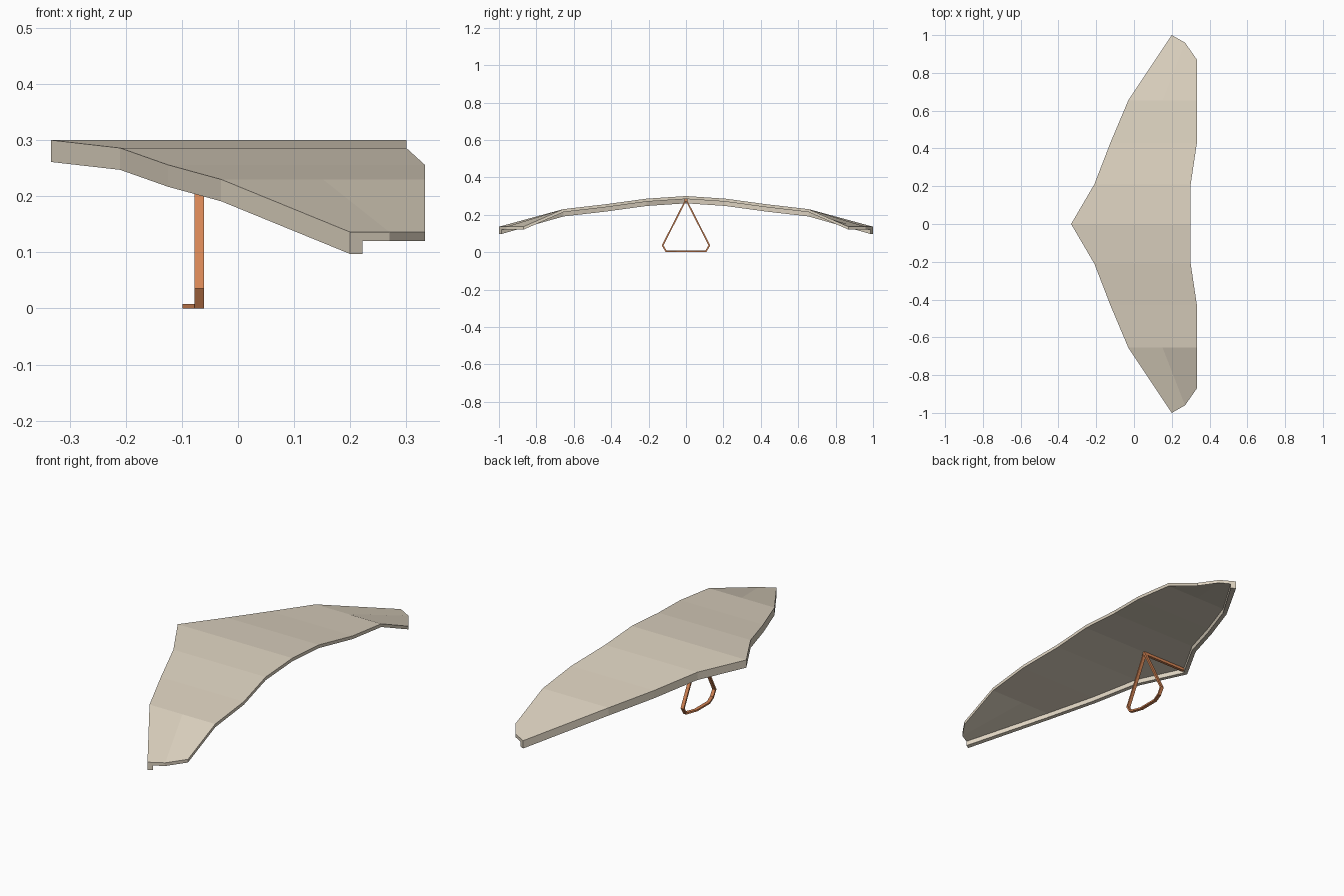
import bpy, bmesh
from mathutils import Vector

if "Cube" in bpy.data.objects:
    bpy.data.objects.remove(bpy.data.objects["Cube"])


def material(name, rgb):
    m = bpy.data.materials.new(name)
    m.diffuse_color = (*rgb, 1)
    m.use_nodes = True
    m.node_tree.nodes["Principled BSDF"].inputs["Base Color"].default_value = m.diffuse_color
    return m


def make(name, sections, quads_closed, caps, mat):
    """Bridge equal point loops into one mesh, optionally as a closed ring."""
    bm = bmesh.new()
    rings = [[bm.verts.new(p) for p in s] for s in sections]
    n = len(rings[0])
    pairs = list(zip(rings, rings[1:]))
    if quads_closed:
        pairs.append((rings[-1], rings[0]))
    for a, b in pairs:
        for i in range(n):
            j = (i + 1) % n
            bm.faces.new((a[i], a[j], b[j], b[i]))
    for ring in ([] if quads_closed else [rings[0], rings[-1]]):
        for c in caps:
            bm.faces.new([ring[i] for i in c])
    bmesh.ops.recalc_face_normals(bm, faces=bm.faces)
    me = bpy.data.meshes.new(name)
    bm.to_mesh(me)
    bm.free()
    me.materials.append(mat)
    ob = bpy.data.objects.new(name, me)
    bpy.context.collection.objects.link(ob)
    return ob


cream = material("cream_fabric", (0.72, 0.645, 0.525))
copper = material("copper_tube", (0.67, 0.235, 0.09))

# Sail: cross-sections of (x, y) at leading edge, inner lip, middle, trailing edge
THICK, LIP, LIP_W = 0.016, 0.039, 0.022


def section(lead, inner, mid, trail, z):
    top = [(*p, z) for p in (lead, mid, trail)]
    under = [(*p, z - THICK) for p in (trail, mid, inner)]
    lip = [(*p, z - LIP) for p in (inner, lead)]
    return top + under + lip


half = []
for y, x0, x1, z in ((0, -0.333, 0.30, 0.30), (0.21, -0.21, 0.30, 0.286),
                     (0.43, -0.125, 0.333, 0.256), (0.655, -0.03, 0.333, 0.23)):
    half.append(section((x0, y), (x0 + LIP_W, y), ((x0 + x1) / 2, y), (x1, y), z))
half.append(section((0.2, 1.0), (0.222, 0.987), (0.27, 0.96), (0.333, 0.87), 0.136))
mirrored = [[(x, -y, z) for x, y, z in s] for s in reversed(half[1:])]
make("sail", mirrored + half, False, ((0, 1, 4, 5), (0, 5, 6, 7), (1, 2, 3, 4)), cream)

# Control frame: flat bar swept round a closed triangle with a forward-bowed base
right = [(-0.069, 0.125, 0.036), (-0.069, 0.106, 0.004), (-0.090, 0.05, 0.004)]
path = [(-0.069, 0, 0.281)] + right + [(x, -y, z) for x, y, z in reversed(right)]
W, T = 0.0085, 0.004
bars = []
for i, p in enumerate(path):
    p = Vector(p)
    a = p - Vector(path[i - 1])
    b = Vector(path[(i + 1) % len(path)]) - p
    a.x = b.x = 0
    a.normalize()
    b.normalize()
    na, nb = Vector((0, -a.z, a.y)), Vector((0, -b.z, b.y))
    m = (na + nb).normalized()
    off = m * (T / m.dot(na))
    wx = Vector((W, 0, 0))
    bars.append([p + off - wx, p + off + wx, p - off + wx, p - off - wx])
make("control_frame", bars, True, (), copper)

# Keel tube under the sail, from frame apex to nose
keel = [[(x, sy * 0.007, z) for sy, z in ((-1, 0.270), (1, 0.270), (1, 0.285), (-1, 0.285))]
        for x in (-0.312, -0.061)]
make("keel_tube", keel, False, ((0, 1, 2, 3),), copper)
